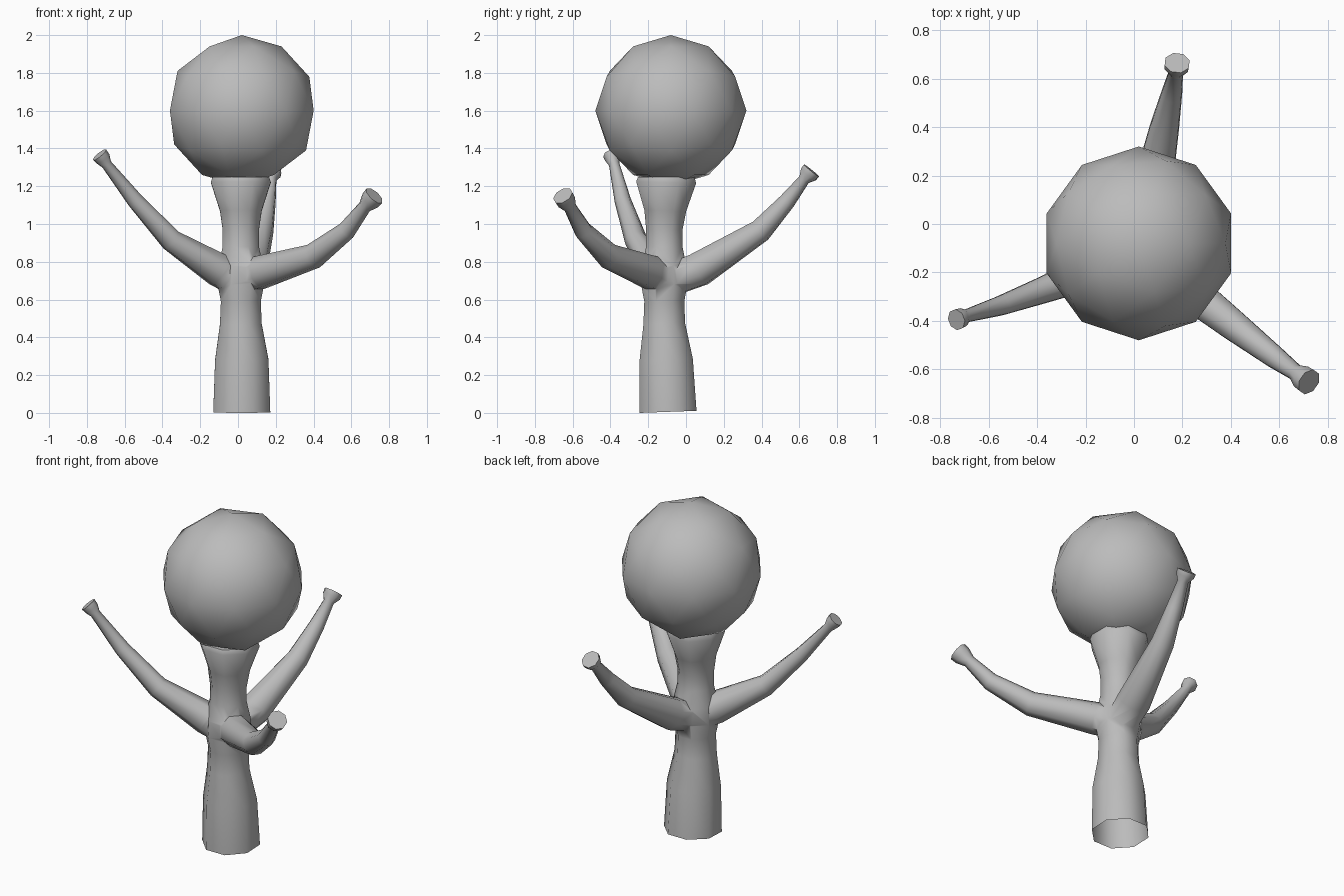
import bpy
import bmesh
import math
from mathutils import Vector

if "Cube" in bpy.data.objects:
    bpy.data.objects.remove(bpy.data.objects["Cube"], do_unlink=True)

SIDES = 8

grey = bpy.data.materials.new("plain grey")
grey.use_nodes = True
grey.diffuse_color = (0.5, 0.5, 0.5, 1)
grey.node_tree.nodes["Principled BSDF"].inputs["Base Color"].default_value = (0.5, 0.5, 0.5, 1)


def add_object(name, bm):
    bmesh.ops.recalc_face_normals(bm, faces=bm.faces)
    mesh = bpy.data.meshes.new(name)
    bm.to_mesh(mesh)
    bm.free()
    mesh.materials.append(grey)
    obj = bpy.data.objects.new(name, mesh)
    bpy.context.collection.objects.link(obj)
    return obj


def tube(name, stations, reference):
    """Closed tube through stations of (x, y, z, radius)."""
    bm = bmesh.new()
    points = [Vector(s[:3]) for s in stations]
    rings = []
    for i, point in enumerate(points):
        before = points[max(i - 1, 0)]
        after = points[min(i + 1, len(points) - 1)]
        tangent = (after - before).normalized()
        side = tangent.cross(reference).normalized()
        up = side.cross(tangent)
        ring = []
        for k in range(SIDES):
            a = math.tau * (k + 0.5) / SIDES
            offset = (side * math.cos(a) + up * math.sin(a)) * stations[i][3] * 1.04
            ring.append(bm.verts.new(point + offset))
        rings.append(ring)
    for low, high in zip(rings, rings[1:]):
        for k in range(SIDES):
            n = (k + 1) % SIDES
            bm.faces.new((low[k], low[n], high[n], high[k]))
    bm.faces.new(rings[0][::-1])
    bm.faces.new(rings[-1])
    return add_object(name, bm)


def smooth(obj, degrees):
    bpy.ops.object.select_all(action="DESELECT")
    obj.select_set(True)
    bpy.context.view_layer.objects.active = obj
    bpy.ops.object.shade_smooth_by_angle(angle=math.radians(degrees))


# Trunk, waisted and flaring under the ball
trunk = tube("trunk", [
    (0.02, -0.095, 0.01, 0.157), (0.02, -0.105, 0.28, 0.147),
    (0.015, -0.115, 0.47, 0.115), (0.015, -0.115, 0.59, 0.110),
    (0.015, -0.115, 0.68, 0.128), (0.015, -0.115, 0.78, 0.122),
    (0.015, -0.115, 0.88, 0.100), (0.015, -0.115, 0.97, 0.100),
    (0.015, -0.110, 1.07, 0.115), (0.015, -0.105, 1.22, 0.165),
    (0.015, -0.105, 1.25, 0.155)], Vector((0, 1, 0)))

# Three branches, each ending in a small flared knob
branches = {
    "right_branch": [
        (0.02, -0.11, 0.69, 0.085), (-0.10, -0.16, 0.755, 0.088),
        (-0.355, -0.265, 0.915, 0.058), (-0.545, -0.335, 1.125, 0.042),
        (-0.695, -0.38, 1.315, 0.027), (-0.715, -0.388, 1.345, 0.040),
        (-0.733, -0.395, 1.367, 0.043)],
    "left_branch": [
        (0.02, -0.11, 0.71, 0.085), (0.12, -0.19, 0.745, 0.088),
        (0.40, -0.41, 0.83, 0.066), (0.575, -0.545, 0.965, 0.048),
        (0.670, -0.615, 1.090, 0.034), (0.700, -0.637, 1.125, 0.052),
        (0.722, -0.652, 1.150, 0.054)],
    "back_branch": [
        (0.02, -0.11, 0.69, 0.085), (0.06, 0.07, 0.76, 0.092),
        (0.125, 0.395, 0.965, 0.062), (0.155, 0.535, 1.12, 0.044),
        (0.173, 0.625, 1.235, 0.030), (0.176, 0.648, 1.262, 0.050),
        (0.178, 0.665, 1.283, 0.052)]}

# Fuse the branches into the trunk
for name, stations in branches.items():
    branch = tube(name, stations, Vector((0, 0, 1)))
    union = trunk.modifiers.new(name, "BOOLEAN")
    union.operation = "UNION"
    union.solver = "EXACT"
    union.object = branch
    bpy.context.view_layer.objects.active = trunk
    bpy.ops.object.modifier_apply(modifier=name)
    bpy.data.objects.remove(branch, do_unlink=True)

# Open the foot of the trunk
bm = bmesh.new()
bm.from_mesh(trunk.data)
foot = [f for f in bm.faces if f.calc_center_median().z < 0.05 and f.normal.z < -0.8]
bmesh.ops.delete(bm, geom=foot, context="FACES")
lowest = min(v.co.z for v in bm.verts)
for v in bm.verts:
    if v.co.z < 0.05:
        v.co.z -= lowest
bm.to_mesh(trunk.data)
bm.free()
smooth(trunk, 62)

# Ball on top
bm = bmesh.new()
bmesh.ops.create_icosphere(bm, subdivisions=2, radius=0.4)
bmesh.ops.translate(bm, verts=bm.verts, vec=(0.02, -0.08, 1.6))
smooth(add_object("ball", bm), 40)
